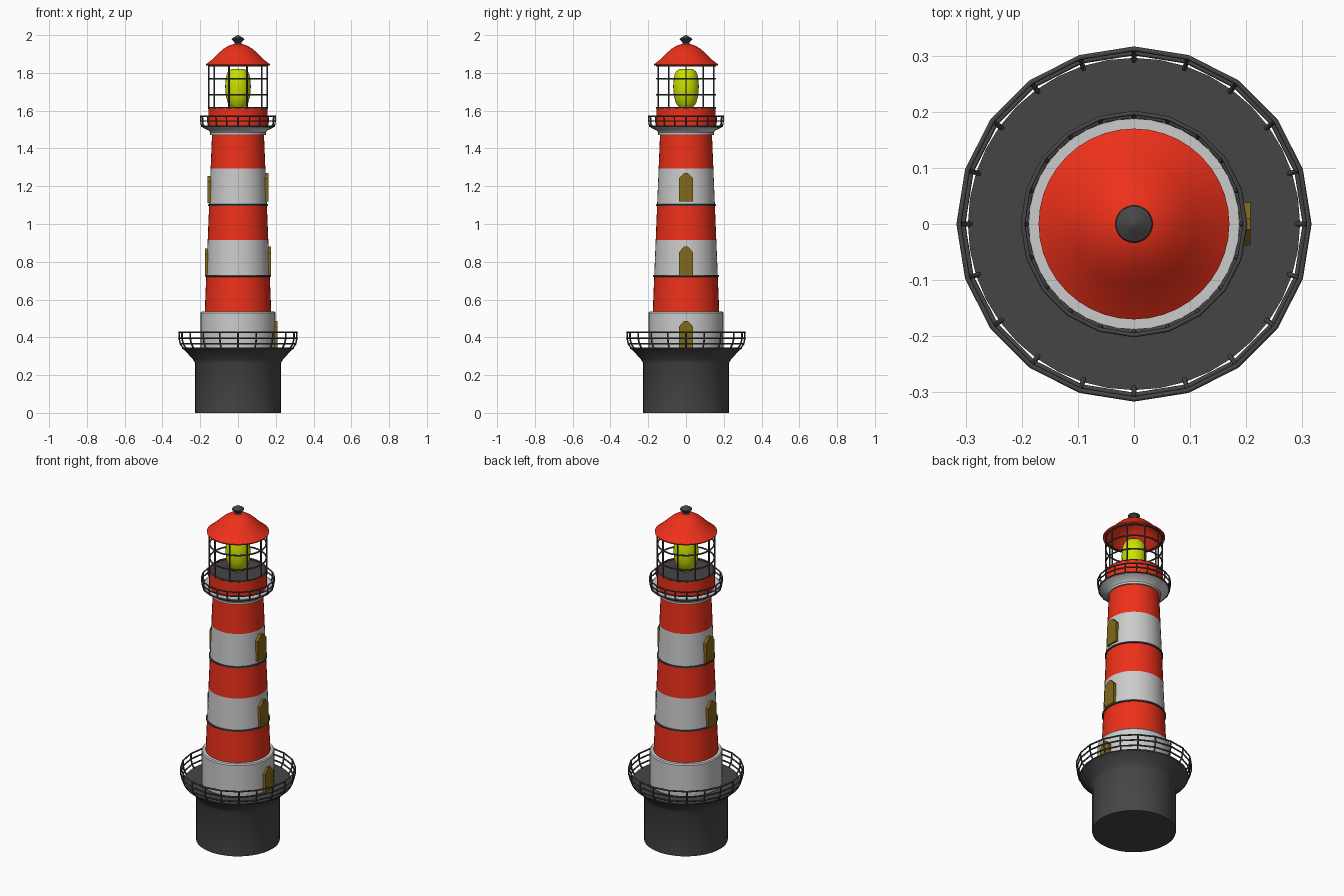
import bpy, bmesh, math
from math import cos, sin, pi

if "Cube" in bpy.data.objects:
    bpy.data.objects.remove(bpy.data.objects["Cube"])


def material(name, r, g, b):
    m = bpy.data.materials.new(name)
    m.diffuse_color = (r, g, b, 1)
    m.use_nodes = True
    m.node_tree.nodes["Principled BSDF"].inputs["Base Color"].default_value = m.diffuse_color
    return m


RED = material("red", 0.85, 0.03, 0.01)
WHITE = material("white", 0.75, 0.75, 0.75)
DARK = material("dark_grey", 0.06, 0.06, 0.06)
GLOW = material("lamp_yellow", 0.6, 0.75, 0.0)
OCHRE = material("ochre", 0.22, 0.14, 0.01)


def finish(name, bm, mat, smooth=True):
    bmesh.ops.recalc_face_normals(bm, faces=bm.faces)
    me = bpy.data.meshes.new(name)
    bm.to_mesh(me)
    bm.free()
    ob = bpy.data.objects.new(name, me)
    bpy.context.collection.objects.link(ob)
    me.materials.append(mat)
    if smooth:
        bpy.ops.object.select_all(action='DESELECT')
        ob.select_set(True)
        bpy.context.view_layer.objects.active = ob
        bpy.ops.object.shade_smooth_by_angle(angle=math.radians(35))
    return ob


def lathe(name, profile, mat, n=40):
    """Revolve (radius, z) points about the z axis."""
    bm = bmesh.new()
    vs = [bm.verts.new((r, 0, z)) for r, z in profile]
    es = [bm.edges.new(p) for p in zip(vs, vs[1:])]
    bmesh.ops.spin(bm, geom=vs + es, cent=(0, 0, 0), axis=(0, 0, 1),
                   angle=2 * pi, steps=n, use_merge=True)
    bmesh.ops.remove_doubles(bm, verts=bm.verts, dist=1e-5)
    return finish(name, bm, mat)


def bars(name, paths, thick, mat):
    """Round bars along a list of (points, closed) paths."""
    cu = bpy.data.curves.new(name, 'CURVE')
    cu.dimensions = '3D'
    cu.bevel_depth = thick
    cu.bevel_resolution = 1
    cu.use_fill_caps = True
    for pts, closed in paths:
        s = cu.splines.new('POLY')
        s.points.add(len(pts) - 1)
        for p, co in zip(s.points, pts):
            p.co = (*co, 1)
        s.use_cyclic_u = closed
    ob = bpy.data.objects.new(name, cu)
    bpy.context.collection.objects.link(ob)
    cu.materials.append(mat)
    return ob


def railing(name, rings, post, count, thick, sides=20):
    """Horizontal (radius, z) rings plus posts following a (radius, z) path."""
    paths = [([(r * cos(2 * pi * i / sides), r * sin(2 * pi * i / sides), z)
               for i in range(sides)], True) for r, z in rings]
    for i in range(count):
        a = 2 * pi * i / count
        paths.append(([(r * cos(a), r * sin(a), z) for r, z in post], False))
    return bars(name, paths, thick, DARK)


def opening(name, x0, x1, z0, height, half=0.038):
    """Pointed slab used for the door and windows."""
    sh = z0 + height - 0.03
    outline = [(-half, z0), (half, z0), (half, sh), (0.01, z0 + height),
               (-0.01, z0 + height), (-half, sh)]
    bm = bmesh.new()
    f = bm.faces.new([bm.verts.new((x0, y, z)) for y, z in outline])
    ext = bmesh.ops.extrude_face_region(bm, geom=[f])
    bmesh.ops.translate(bm, vec=(x1 - x0, 0, 0),
                        verts=[g for g in ext['geom'] if isinstance(g, bmesh.types.BMVert)])
    return finish(name, bm, OCHRE, smooth=False)


# Base with flared deck
lathe("base", [(0, 0), (0.228, 0), (0.228, 0.265), (0.24, 0.285), (0.283, 0.332),
               (0.296, 0.34), (0.296, 0.346), (0, 0.346)], DARK)
railing("deck_railing", [(0.312, 0.427), (0.312, 0.395), (0.305, 0.365)],
        [(0.288, 0.34), (0.305, 0.365), (0.312, 0.395), (0.312, 0.427)], 20, 0.0045)

# Lower drum and striped tapering tower
lathe("lower_drum", [(0.198, 0.34), (0.198, 0.53), (0.193, 0.537), (0.17, 0.537)], WHITE)
levels = [0.535, 0.725, 0.915, 1.10, 1.295, 1.48]


def wall(z):
    return 0.176 - (z - 0.535) * 0.041


for i, (a, b) in enumerate(zip(levels, levels[1:])):
    lathe(f"tower_band_{i + 1}", [(wall(a), a), (wall(b), b)], WHITE if i % 2 else RED)
for z in (0.725, 1.10):
    r = wall(z)
    lathe("tower_ring", [(r, z - 0.005), (r + 0.006, z - 0.004),
                         (r + 0.006, z + 0.004), (r, z + 0.005)], DARK)

# Door and windows
opening("door", 0.17, 0.208, 0.346, 0.14)
opening("window_right_low", 0.14, 0.176, 0.73, 0.15)
opening("window_right_high", 0.125, 0.161, 1.12, 0.15)
opening("window_left_low", -0.14, -0.176, 0.725, 0.145)
opening("window_left_high", -0.125, -0.162, 1.11, 0.145)

# Upper gallery
lathe("gallery", [(0.13, 1.472), (0.147, 1.472), (0.147, 1.484), (0.155, 1.495),
                  (0.18, 1.507), (0.188, 1.512), (0.188, 1.522), (0.13, 1.522)], WHITE)
railing("gallery_railing", [(0.198, 1.57), (0.198, 1.545), (0.193, 1.517)],
        [(0.187, 1.515), (0.196, 1.53), (0.198, 1.57)], 20, 0.004)

# Lantern room
lathe("lantern_base", [(0.157, 1.52), (0.157, 1.613), (0.148, 1.613)], RED)
lathe("lantern_floor", [(0.15, 1.61), (0, 1.61)], DARK)
railing("lantern_frame", [(0.155, 1.615), (0.155, 1.685), (0.155, 1.77), (0.155, 1.838)],
        [(0.155, 1.61), (0.155, 1.84)], 10, 0.0045)
lathe("lamp", [(0, 1.612), (0.035, 1.616), (0.054, 1.64), (0.066, 1.685), (0.068, 1.73),
               (0.064, 1.78), (0.053, 1.808), (0.036, 1.82), (0, 1.822)], GLOW, 24)

# Roof and finial
lathe("roof", [(0.168, 1.838), (0.17, 1.845), (0.14, 1.868), (0.11, 1.898), (0.08, 1.925),
               (0.05, 1.944), (0.025, 1.952), (0, 1.954)], RED)
lathe("finial", [(0.02, 1.948), (0.017, 1.962), (0.034, 1.977), (0.032, 1.982),
                 (0.008, 1.997), (0, 2.0)], DARK, 20)
